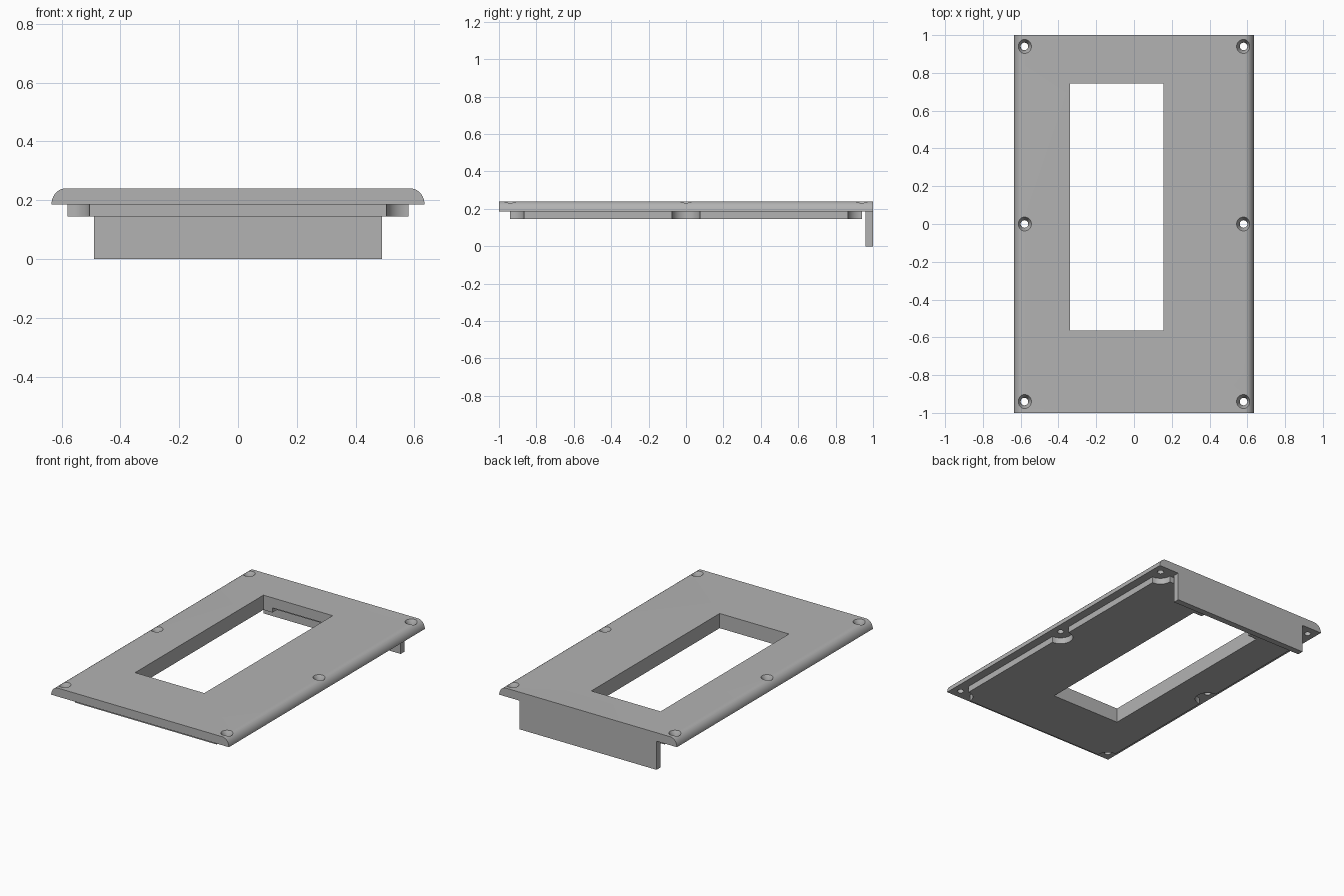
import bpy
import bmesh
from math import cos, sin, pi

cube = bpy.data.objects.get("Cube")
if cube:
    bpy.data.objects.remove(cube, do_unlink=True)

grey = bpy.data.materials.new("plain grey")
grey.use_nodes = True
grey.diffuse_color = (0.45, 0.45, 0.45, 1)
grey.node_tree.nodes["Principled BSDF"].inputs["Base Color"].default_value = (0.45, 0.45, 0.45, 1)

HALF_X, HALF_Y = 0.635, 1.0
TOP, SEAM, PLUG_BOTTOM = 0.24, 0.185, 0.145
HOLES = [(x, y) for x in (-0.58, 0.58) for y in (-0.94, 0, 0.94)]


def finish(name, bm):
    bmesh.ops.recalc_face_normals(bm, faces=bm.faces)
    mesh = bpy.data.meshes.new(name)
    bm.to_mesh(mesh)
    bm.free()
    mesh.materials.append(grey)
    obj = bpy.data.objects.new(name, mesh)
    bpy.context.collection.objects.link(obj)
    return obj


def box(name, x0, x1, y0, y1, z0, z1):
    bm = bmesh.new()
    bmesh.ops.create_cube(bm, size=1)
    for v in bm.verts:
        v.co.x = x1 if v.co.x > 0 else x0
        v.co.y = y1 if v.co.y > 0 else y0
        v.co.z = z1 if v.co.z > 0 else z0
    return finish(name, bm)


def lathes(name, profile, sides=32):
    """Solid of revolution at every screw position, from (radius, z) pairs."""
    bm = bmesh.new()
    for cx, cy in HOLES:
        rings = [[bm.verts.new((cx + r * cos(2 * pi * i / sides),
                                cy + r * sin(2 * pi * i / sides), z))
                  for i in range(sides)] for r, z in profile]
        for a, b in zip(rings, rings[1:]):
            for i in range(sides):
                j = (i + 1) % sides
                bm.faces.new((a[i], a[j], b[j], b[i]))
        bm.faces.new(rings[0])
        bm.faces.new(rings[-1])
    return finish(name, bm)


def cut(obj, *cutters):
    bpy.context.view_layer.objects.active = obj
    for cutter in cutters:
        mod = obj.modifiers.new("cut", "BOOLEAN")
        mod.operation = "DIFFERENCE"
        mod.solver = "EXACT"
        mod.object = cutter
        bpy.ops.object.modifier_apply(modifier=mod.name)


# Cover plate: rounded long edges, extruded along y
bm = bmesh.new()
rx, steps = 0.048, 10
right = [(HALF_X - rx + rx * cos(pi / 2 * i / steps),
          SEAM + (TOP - SEAM) * sin(pi / 2 * i / steps)) for i in range(steps + 1)]
outline = right + [(-x, z) for x, z in reversed(right)]
face = bm.faces.new([bm.verts.new((x, -HALF_Y, z)) for x, z in outline])
extruded = bmesh.ops.extrude_face_region(bm, geom=[face])["geom"]
bmesh.ops.translate(bm, vec=(0, 2 * HALF_Y, 0),
                    verts=[g for g in extruded if isinstance(g, bmesh.types.BMVert)])
plate = finish("cover_plate", bm)

# Plug under the plate and hanging tab at the back
plug = box("lower_plug", -0.58, 0.58, -0.94, 0.94, PLUG_BOTTOM, SEAM)
tab = box("back_tab", -0.49, 0.49, 0.96, HALF_Y, 0, SEAM)

# Window, countersunk screw holes, round reliefs and underside pocket
window = box("window_cutter", -0.34, 0.155, -0.565, 0.745, 0, 0.4)
screws = lathes("screw_cutter", [(0.02, 0.1), (0.02, 0.21), (0.037, TOP), (0.037, 0.3)])
reliefs = lathes("relief_cutter", [(0.075, 0.1), (0.075, 0.2)], 48)
pocket = box("pocket_cutter", -0.275, 0.09, 0.7, 0.79, 0.1, 0.175)
cut(plate, window, screws)
cut(plug, window, reliefs, pocket)
for cutter in (window, screws, reliefs, pocket):
    bpy.data.objects.remove(cutter, do_unlink=True)

# Smooth the curves, keep the corners crisp
for obj in (plate, plug, tab):
    bpy.ops.object.select_all(action="DESELECT")
    obj.select_set(True)
    bpy.context.view_layer.objects.active = obj
    bpy.ops.object.shade_smooth_by_angle(angle=pi / 6)
